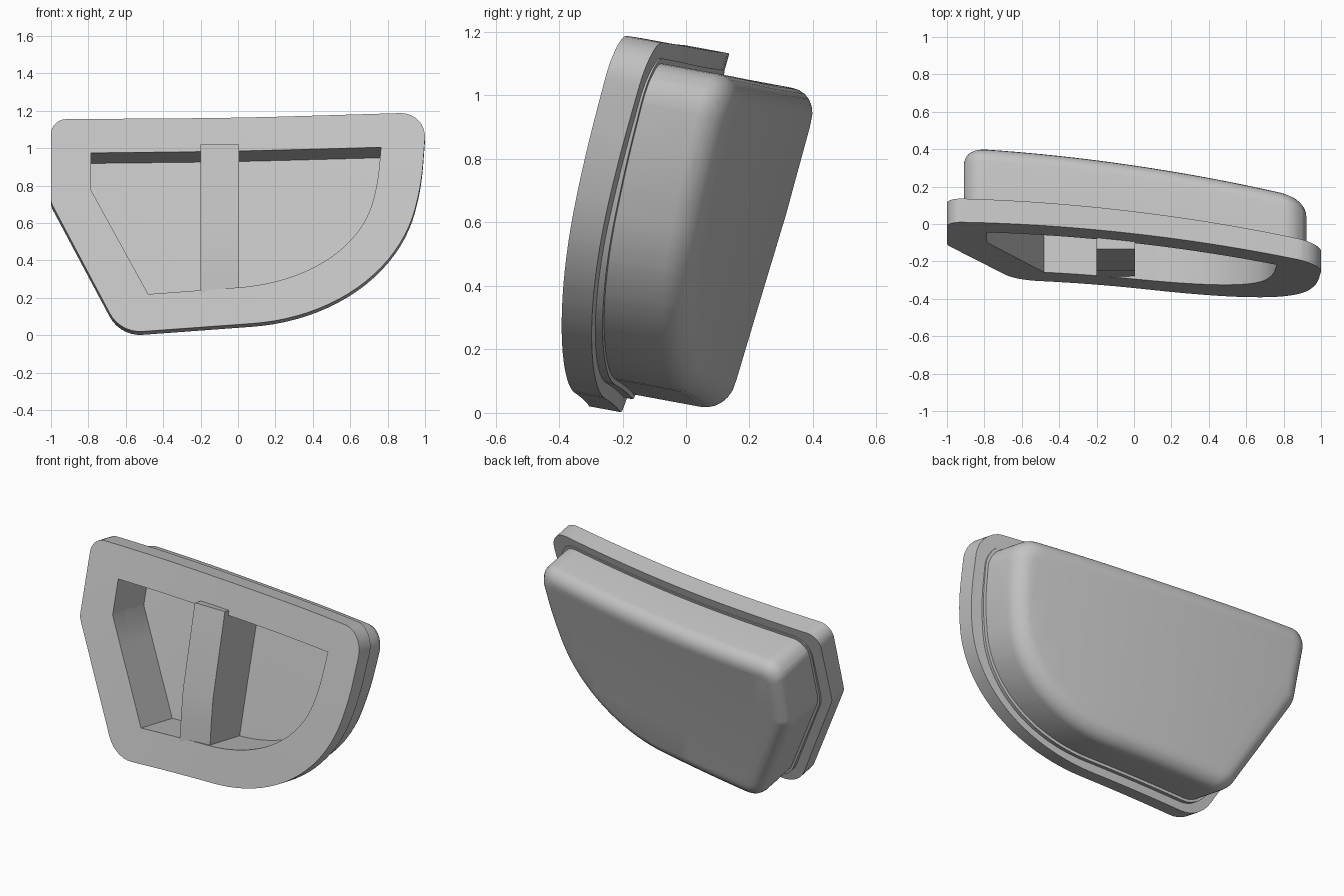
import bpy, bmesh, math
from mathutils import Vector

old = bpy.data.objects.get("Cube")
if old:
    bpy.data.objects.remove(old)

grey = bpy.data.materials.new("plain_grey")
grey.use_nodes = True
grey.diffuse_color = (0.55, 0.55, 0.55, 1)
grey.node_tree.nodes["Principled BSDF"].inputs["Base Color"].default_value = (0.55, 0.55, 0.55, 1)

# Corner x, corner z, length of rounding along the edge before (and after, if different)
RIM = [(-1, 1.155, .08), (0, 1.162, .3), (1.01, 1.192, .14), (.98, .8, .12),
       (.795, .115, .58, .72), (-.63, .012, .12), (-1, .71, .02)]
CUP = [(-.91, 1.087, .1), (0, 1.095, .3), (.935, 1.127, .13), (.9, .8, .1),
       (.735, .17, .5, .6), (-.58, .075, .09), (-.91, .69, .04)]
POCKET = [(-.785, .975, 0), (-.05, .983, .3), (.765, 1.005, 0), (.745, .8, .09),
          (.6, .3, .42, .6), (-.48, .22, 0), (-.785, .775, 0)]

# Depth, loss of depth per unit towards the left side, loss per unit downwards
FRONT, PLATE_BACK, FLOOR = (0, 0, 0), (.121, .008, .022), (.308, 0, 0)
LEDGE, CUP_DEPTH, CUP_TAPER, CUP_ROUND = (.125, .008, 0), .41, .035, .085


def outline(corners, inset=0.0):
    """Clockwise rounded polygon, moved inwards by inset."""
    pts = [Vector(c[:2]) for c in corners]
    n = len(pts)
    normals = []
    for i in range(n):
        d = (pts[(i + 1) % n] - pts[i]).normalized()
        normals.append(Vector((d.y, -d.x)))
    moved, weights = [], []
    for i in range(n):
        a, b = normals[i - 1], normals[i]
        moved.append(pts[i] + (a + b) * inset / (1 + a.dot(b)))
        weights.append(math.sqrt((1 + a.dot(b)) / 2))
    result = []
    for i, p in enumerate(moved):
        before, after = corners[i][2], corners[i][-1]
        if before == 0:
            result.append(p)
            continue
        a = p + (moved[i - 1] - p).normalized() * max(before - .7 * inset, .015)
        b = p + (moved[(i + 1) % n] - p).normalized() * max(after - .7 * inset, .015)
        w, steps = weights[i], 20 if before > .3 else 7
        for k in range(steps + 1):
            t = k / steps
            u, v, s = (1 - t) ** 2, 2 * w * t * (1 - t), t * t
            result.append((a * u + p * v + b * s) / (u + v + s))
    return result


def curved(x, z, depth):
    """Place a flat point on the curved body, pushed back along its axis."""
    drop = 1.17 - z
    y = -.05 - .1185 * x - .0535 * x * x - .285 * drop + .02 * drop * drop
    return Vector((x, y + .985 * depth, z - .182 * depth))


def add_loop(bm, points, layer):
    depth, side, down = layer
    return [bm.verts.new((p.x, depth - side * p.x - down * (1.17 - p.y), p.y)) for p in points]


def wall(bm, a, b):
    for i in range(len(a)):
        j = (i + 1) % len(a)
        bm.faces.new((a[i], a[j], b[j], b[i]))


def ring_cap(bm, outer, inner):
    edges = []
    for loop in (outer, inner):
        for i in range(len(loop)):
            pair = (loop[i - 1], loop[i])
            edges.append(bm.edges.get(pair) or bm.edges.new(pair))
    bmesh.ops.triangle_fill(bm, use_beauty=True, edges=edges, normal=(0, -1, 0))


def finish(bm, name, bend=True):
    if bend:
        # Slice the flat solid so it can follow the curve
        cuts = [((i / 10, 0, 0), (1, 0, 0)) for i in range(-9, 10)]
        cuts += [((0, 0, i / 5), (0, 0, 1)) for i in range(1, 6)]
        for co, no in cuts:
            geom = bm.verts[:] + bm.edges[:] + bm.faces[:]
            bmesh.ops.bisect_plane(bm, geom=geom, dist=1e-5, plane_co=co, plane_no=no)
    bmesh.ops.recalc_face_normals(bm, faces=bm.faces[:])
    if bend:
        for v in bm.verts:
            v.co = curved(v.co.x, v.co.z, v.co.y)
    mesh = bpy.data.meshes.new(name)
    bm.to_mesh(mesh)
    bm.free()
    mesh.materials.append(grey)
    obj = bpy.data.objects.new(name, mesh)
    bpy.context.collection.objects.link(obj)
    bpy.ops.object.select_all(action='DESELECT')
    obj.select_set(True)
    bpy.context.view_layer.objects.active = obj
    bpy.ops.object.shade_smooth_by_angle(angle=math.radians(30))


# Face plate with the pocket opening
bm = bmesh.new()
rims = [add_loop(bm, outline(RIM), layer) for layer in (FRONT, PLATE_BACK)]
holes = [add_loop(bm, outline(POCKET), layer) for layer in (FRONT, PLATE_BACK)]
wall(bm, *rims)
wall(bm, *holes)
for rim, hole in zip(rims, holes):
    ring_cap(bm, rim, hole)
finish(bm, "face_plate")

# Cup behind the plate: thin ledge, rounded back edge and hollow pocket
bm = bmesh.new()
shell = [add_loop(bm, outline(CUP, -.015), PLATE_BACK),
         add_loop(bm, outline(CUP, -.015), LEDGE),
         add_loop(bm, outline(CUP), LEDGE)]
for k in range(7):
    a = k / 6 * math.pi / 2
    depth = CUP_DEPTH - CUP_ROUND * (1 - math.sin(a))
    shell.append(add_loop(bm, outline(CUP, CUP_ROUND * (1 - math.cos(a))),
                          (depth, CUP_TAPER, 0)))
for a, b in zip(shell, shell[1:]):
    wall(bm, a, b)
bm.faces.new(shell[-1])
mouth = add_loop(bm, outline(POCKET), PLATE_BACK)
floor = add_loop(bm, outline(POCKET), FLOOR)
wall(bm, mouth, floor)
bm.faces.new(floor)
ring_cap(bm, shell[0], mouth)
finish(bm, "pocket_cup")

# Upright grip bar across the pocket
bm = bmesh.new()
profile = [(-.135, 1.02), (-.25, .53), (-.268, .38), (-.277, .28), (-.282, .22),
           (.03, .19), (.22, .95)]
sides = [[bm.verts.new((x, y, z)) for y, z in profile] for x in (-.2, .005)]
wall(bm, *sides)
for side in sides:
    bm.faces.new(side)
finish(bm, "grip_bar", bend=False)
